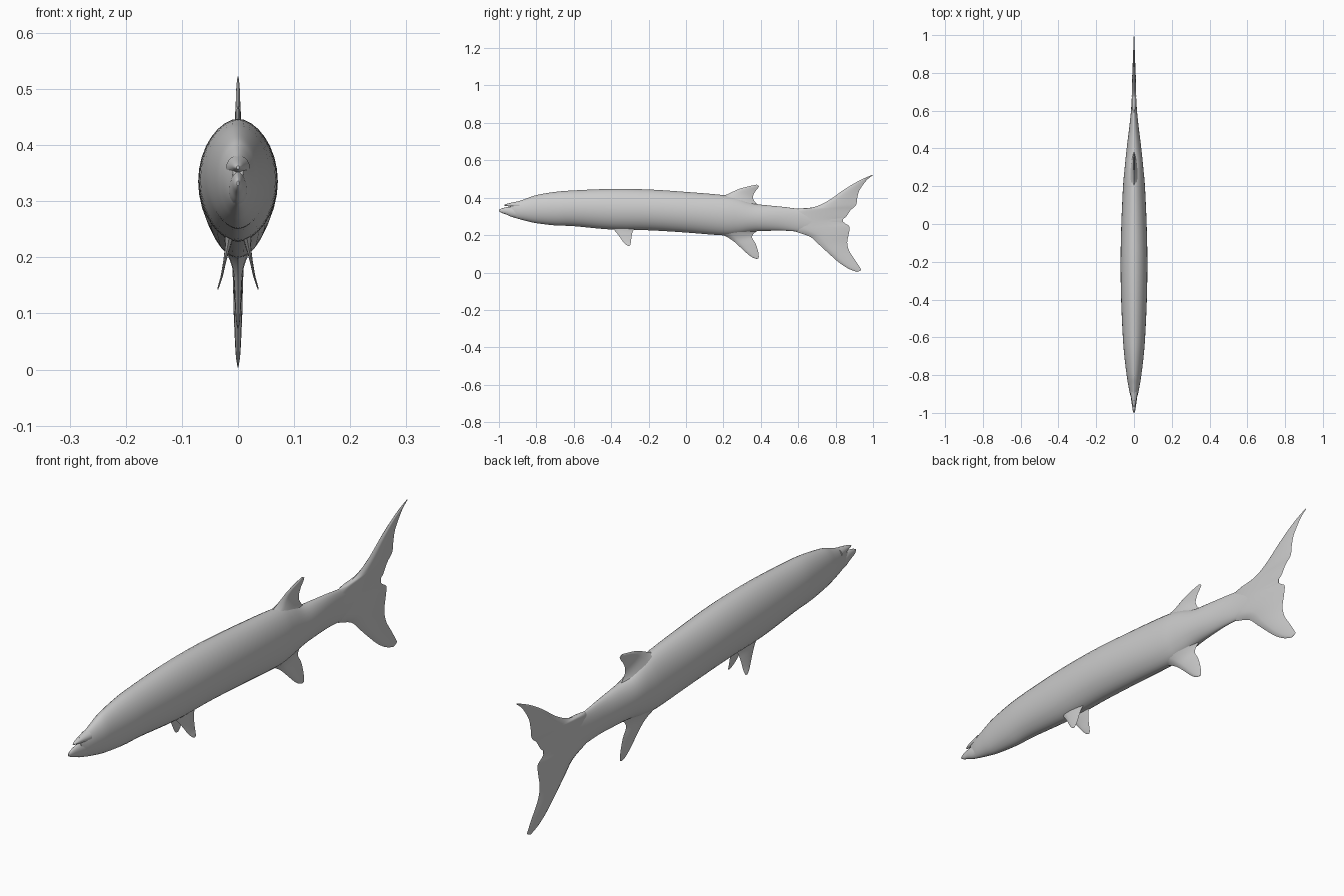
import bpy, math

grey = bpy.data.materials.new("silver grey")
grey.diffuse_color = (0.6, 0.6, 0.6, 1)


def smooth_rows(rows, steps):
    """Catmull-Rom interpolation through rows of numbers."""
    out = []
    for i in range(len(rows) - 1):
        a, b, c, d = (rows[max(0, min(len(rows) - 1, i + k))] for k in (-1, 0, 1, 2))
        for s in range(steps):
            t = s / steps
            out.append([0.5 * (2 * q + (r - p) * t + (2 * p - 5 * q + 4 * r - w) * t * t
                               + (3 * q - p - 3 * r + w) * t ** 3)
                        for p, q, r, w in zip(a, b, c, d)])
    out.append(list(rows[-1]))
    return out


def loft(name, rings):
    """Skin a list of equal closed rings and cap both ends."""
    n = len(rings[0])
    verts = [v for ring in rings for v in ring]
    faces = [(i * n + j, i * n + (j + 1) % n, (i + 1) * n + (j + 1) % n, (i + 1) * n + j)
             for i in range(len(rings) - 1) for j in range(n)]
    faces += [tuple(range(n))[::-1], tuple(range(len(verts) - n, len(verts)))]
    mesh = bpy.data.meshes.new(name)
    mesh.from_pydata(verts, [], faces)
    mesh.materials.append(grey)
    obj = bpy.data.objects.new(name, mesh)
    bpy.context.collection.objects.link(obj)
    bpy.ops.object.select_all(action='DESELECT')
    obj.select_set(True)
    bpy.context.view_layer.objects.active = obj
    bpy.ops.object.mode_set(mode='EDIT')
    bpy.ops.mesh.select_all(action='SELECT')
    bpy.ops.mesh.normals_make_consistent(inside=False)
    bpy.ops.object.mode_set(mode='OBJECT')
    bpy.ops.object.shade_smooth_by_angle(angle=math.radians(50))
    return obj


def tube(name, stations, steps=5, n=32):
    """Stations: y, top z, bottom z, half width."""
    rings = []
    for y, top, bot, w in smooth_rows(stations, steps):
        ring = []
        for k in range(n):
            a = 2 * math.pi * k / n
            c = math.cos(a)
            ring.append((w * math.copysign(abs(c) ** 1.12, c), y,
                         (top + bot) / 2 + (top - bot) / 2 * math.sin(a)))
        rings.append(ring)
    return loft(name, rings)


def fin(name, rows, side=1, steps=5, n=8):
    """Rows: front y, front z, back y, back z, half thickness, x offset."""
    rings = []
    for y0, z0, y1, z1, t, x in smooth_rows(rows, steps):
        half = []
        for k in range(n + 1):
            u = k / n
            h = t * 1.9 * math.sqrt(u) * (1 - u) * 1.35
            half.append((h, y0 + (y1 - y0) * u, z0 + (z1 - z0) * u))
        ring = [(side * (x + h), y, z) for h, y, z in half]
        ring += [(side * (x - h), y, z) for h, y, z in half[-2:0:-1]]
        rings.append(ring)
    return loft(name, rings)


# Long body, tapering into the tail
tube("body", [
    (-.937, .373, .300, .010), (-.90, .380, .288, .021), (-.85, .397, .275, .031),
    (-.80, .414, .264, .039), (-.70, .431, .252, .051), (-.60, .439, .248, .059),
    (-.40, .447, .230, .068), (-.20, .444, .226, .071), (0, .431, .214, .067),
    (.20, .414, .199, .058), (.28, .398, .205, .051), (.36, .369, .219, .043),
    (.44, .359, .223, .034), (.52, .351, .224, .024), (.60, .341, .219, .016),
    (.68, .335, .215, .011), (.76, .320, .235, .007), (.84, .295, .265, .001)])

# Jaws with an open mouth notch between them
tube("lower_jaw", [(-1.0, .336, .328, .002), (-.985, .343, .319, .007),
                   (-.96, .349, .310, .011), (-.93, .352, .297, .015),
                   (-.89, .345, .290, .018)], n=20)
tube("upper_jaw", [(-.970, .363, .357, .003), (-.955, .368, .355, .008),
                   (-.93, .374, .350, .013), (-.89, .382, .340, .021)], n=20)

# Forked tail fin, lower tip to upper tip
fin("tail_fin", [
    (.915, .003, .938, .013, .001, 0), (.87, .020, .925, .035, .004, 0),
    (.82, .052, .902, .070, .006, 0), (.765, .100, .873, .115, .008, 0),
    (.715, .146, .862, .160, .009, 0), (.665, .190, .871, .210, .011, 0),
    (.58, .222, .874, .245, .012, 0), (.55, .250, .852, .262, .012, 0),
    (.55, .280, .835, .280, .012, 0), (.55, .310, .857, .300, .012, 0),
    (.58, .339, .880, .333, .012, 0), (.68, .349, .909, .360, .010, 0),
    (.76, .384, .915, .395, .008, 0), (.84, .440, .926, .437, .006, 0),
    (.905, .480, .955, .480, .004, 0), (.955, .505, .975, .502, .003, 0),
    (.995, .522, 1.0, .521, .001, 0)])

# Back fin and rear belly fin, flared at the root
fin("dorsal_fin", [
    (.12, .395, .43, .335, .034, 0), (.205, .413, .378, .368, .018, 0),
    (.25, .432, .358, .400, .008, 0), (.29, .449, .368, .430, .005, 0),
    (.34, .462, .384, .450, .004, 0), (.378, .470, .391, .462, .001, 0)])
fin("anal_fin", [
    (.12, .222, .43, .245, .034, 0), (.195, .201, .375, .219, .020, 0),
    (.245, .174, .353, .190, .010, 0), (.285, .140, .372, .155, .007, 0),
    (.325, .103, .385, .115, .005, 0), (.355, .081, .389, .088, .003, 0),
    (.378, .073, .388, .075, .001, 0)])

# Pair of small belly fins
for label, side in (("left", -1), ("right", 1)):
    fin(label + "_pelvic_fin", [
        (-.41, .250, -.26, .250, .010, .014), (-.385, .228, -.283, .222, .006, .017),
        (-.36, .198, -.291, .193, .003, .023), (-.338, .167, -.294, .166, .002, .029),
        (-.322, .150, -.297, .150, .0015, .034), (-.311, .143, -.301, .143, .0008, .036)],
        side)
